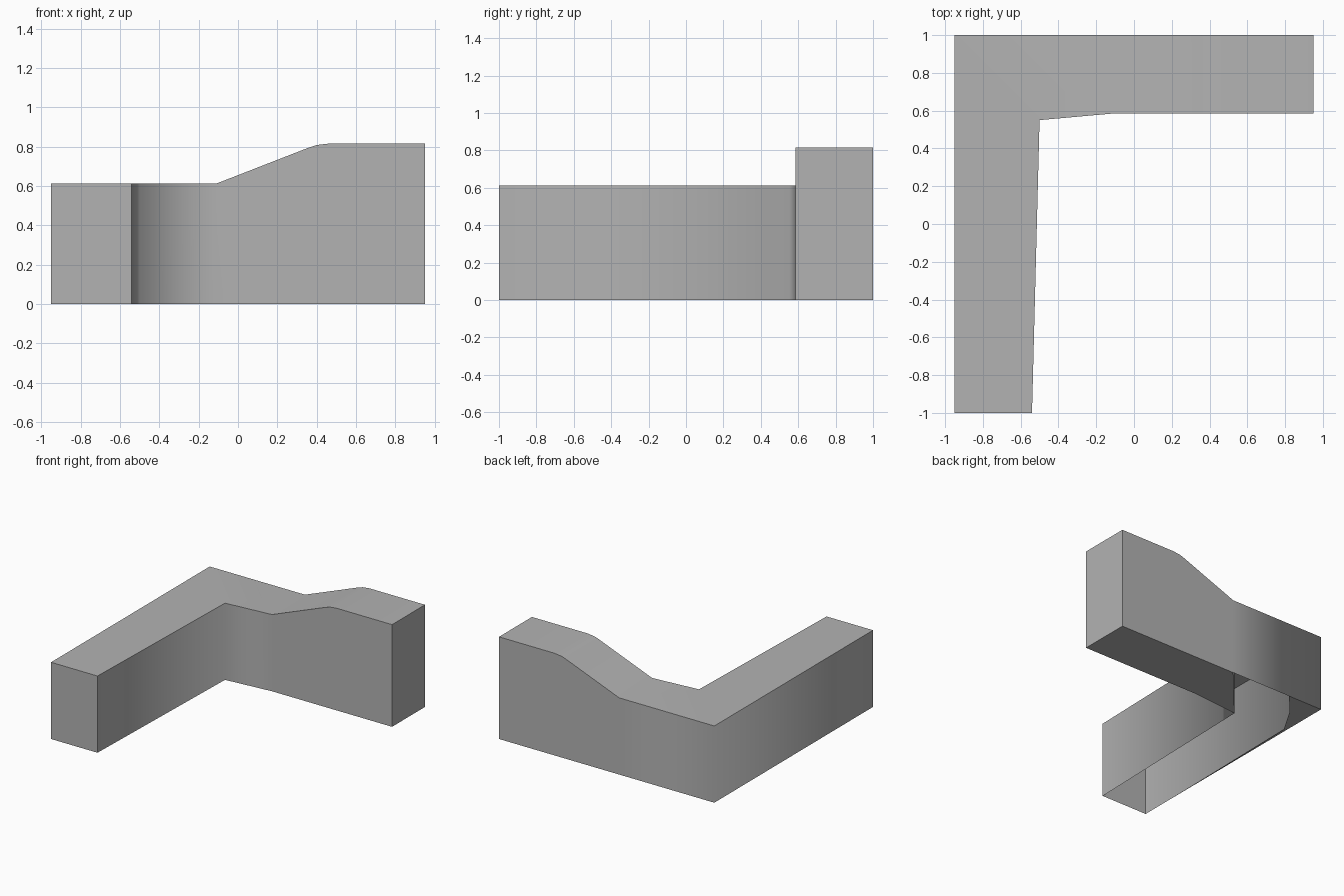
import bpy, bmesh

if "Cube" in bpy.data.objects:
    bpy.data.objects.remove(bpy.data.objects["Cube"], do_unlink=True)

grey = bpy.data.materials.new("plain_grey")
grey.use_nodes = True
colour = (0.45, 0.45, 0.45, 1)
grey.diffuse_color = colour
grey.node_tree.nodes["Principled BSDF"].inputs["Base Color"].default_value = colour


def finish(name, bm):
    mesh = bpy.data.meshes.new(name)
    bm.to_mesh(mesh)
    bm.free()
    mesh.materials.append(grey)
    obj = bpy.data.objects.new(name, mesh)
    bpy.context.collection.objects.link(obj)
    return obj


# Corner wall: cross-sections along the L, as (inner xy, outer xy, height)
LOW, HIGH, FRONT, BACK, SIDE = 0.612, 0.815, 0.585, 1.0, -0.95
sections = [((-0.54, -1), (SIDE, -1), LOW),
            ((-0.5, 0.55), (SIDE, BACK), LOW)]
for x, h in [(-0.11, LOW), (0.36, 0.795), (0.4, 0.808), (0.46, HIGH), (0.95, HIGH)]:
    sections.append(((x, FRONT), (x, BACK), h))

bm = bmesh.new()
rings = []
for inner, outer, h in sections:
    rings.append([bm.verts.new((*inner, 0)), bm.verts.new((*inner, h)),
                  bm.verts.new((*outer, h)), bm.verts.new((*outer, 0))])
for a, b in zip(rings, rings[1:]):
    for k in range(3):
        bm.faces.new((a[k], a[k + 1], b[k + 1], b[k])).smooth = True
    # crisp edges run lengthwise; bends across the wall stay smooth
    for k in (1, 2):
        bm.edges.get((a[k], b[k])).smooth = False
for ring in (rings[0], rings[-1]):
    bm.faces.new(ring)
    for k in range(4):
        bm.edges.get((ring[k], ring[k - 1])).smooth = False
bmesh.ops.recalc_face_normals(bm, faces=bm.faces)
finish("corner_wall", bm)


# Underside: partly closed base, open beneath the low arm
def base_plate(name, outline):
    bm = bmesh.new()
    face = bm.faces.new([bm.verts.new((x, y, 0)) for x, y in outline])
    face.normal_update()
    if face.normal.z > 0:
        face.normal_flip()
    finish(name, bm)


base_plate("high_arm_base", [(-0.11, BACK), (-0.5, 0.55), (-0.11, FRONT),
                             (0.95, FRONT), (0.95, BACK)])
base_plate("corner_base", [(SIDE, BACK), (-0.645, BACK), (-0.8, 0.82),
                           (-0.93, 0.6), (SIDE, -0.69)])
